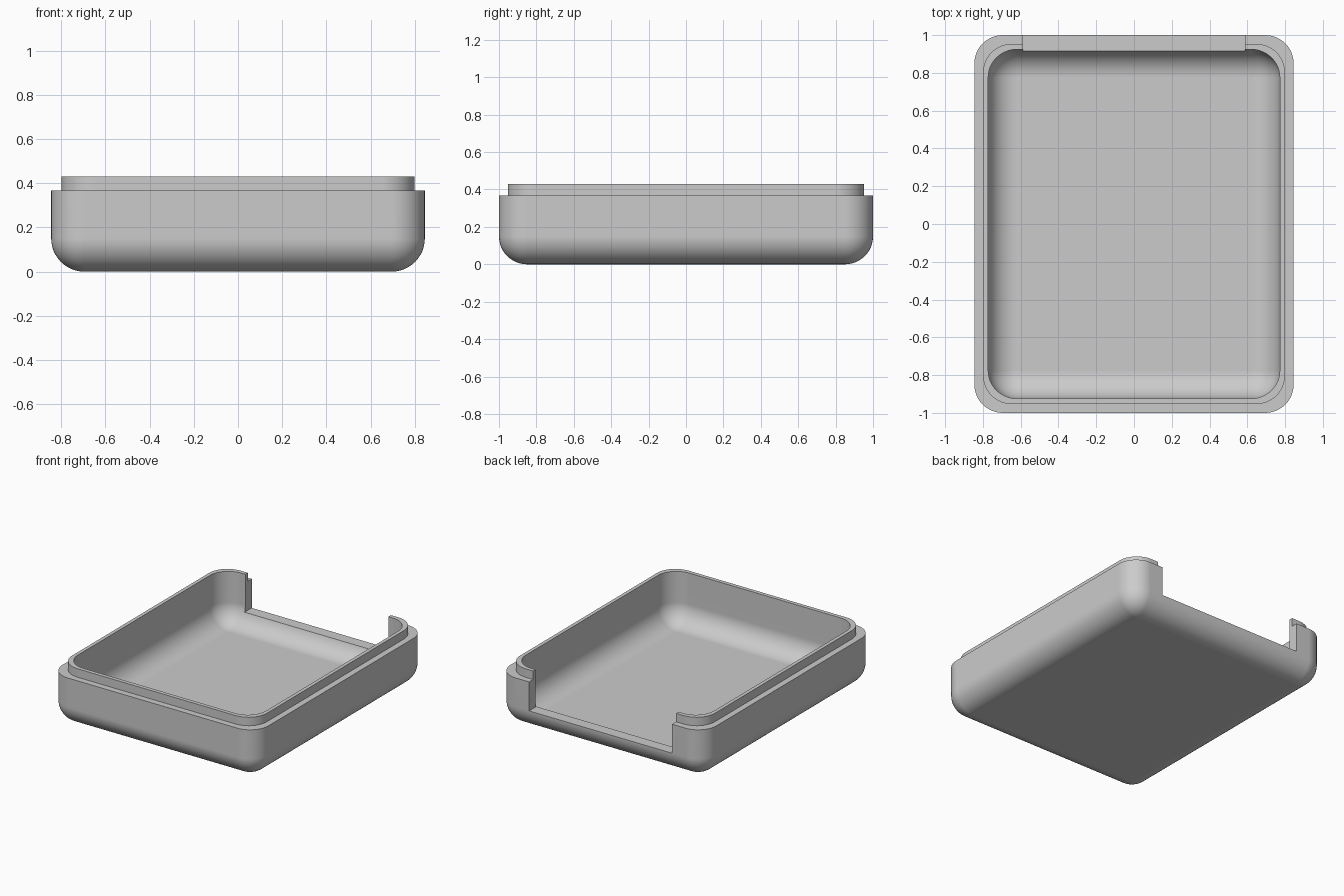
import bpy
import bmesh
from math import sin, cos, pi, radians

STEPS = 12          # segments per quarter round
RADIUS = 0.15       # corner and floor rounding

cube = bpy.data.objects.get("Cube")
if cube:
    bpy.data.objects.remove(cube, do_unlink=True)

grey = bpy.data.materials.new("plain_grey")
grey.use_nodes = True
colour = (0.6, 0.6, 0.6, 1)
grey.diffuse_color = colour
grey.node_tree.nodes["Principled BSDF"].inputs["Base Color"].default_value = colour


def ring(bm, hx, hy, r, z):
    """Rounded rectangle of vertices at height z."""
    verts = []
    for q, (sx, sy) in enumerate(((1, 1), (-1, 1), (-1, -1), (1, -1))):
        for i in range(STEPS + 1):
            a = (q + i / STEPS) * pi / 2
            verts.append(bm.verts.new((sx * (hx - r) + r * cos(a),
                                       sy * (hy - r) + r * sin(a), z)))
    return verts


def rounded_base(hx, hy, z0):
    """Ring settings of a quarter round from the floor at z0 up to the wall."""
    rows = []
    for i in range(STEPS + 1):
        a = i / STEPS * pi / 2
        r = max(RADIUS * sin(a), 1e-6)
        inset = RADIUS - r
        rows.append((hx - inset, hy - inset, r, z0 + RADIUS * (1 - cos(a))))
    return rows


# Open tray: outer shell, stepped rim, raised lip, hollow with rounded floor
outer = rounded_base(0.845, 1.0, 0.0)
rim = [(0.845, 1.0, RADIUS, 0.367), (0.799, 0.953, RADIUS, 0.367),
       (0.799, 0.953, RADIUS, 0.43), (0.772, 0.924, RADIUS, 0.43)]
inner = rounded_base(0.772, 0.924, 0.05)[::-1]

bm = bmesh.new()
rings = [ring(bm, *row) for row in outer + rim + inner]
for low, high in zip(rings, rings[1:]):
    n = len(low)
    for i in range(n):
        j = (i + 1) % n
        bm.faces.new((low[i], low[j], high[j], high[i]))
bm.faces.new(rings[0][::-1])
bm.faces.new(rings[-1])
bmesh.ops.remove_doubles(bm, verts=bm.verts, dist=1e-4)
bmesh.ops.recalc_face_normals(bm, faces=bm.faces)
mesh = bpy.data.meshes.new("tray")
bm.to_mesh(mesh)
bm.free()
mesh.materials.append(grey)
tray = bpy.data.objects.new("tray", mesh)
bpy.context.collection.objects.link(tray)

# Opening through the back wall
bpy.ops.mesh.primitive_cube_add(size=1, location=(0, 1.0, 0.452))
cutter = bpy.context.object
cutter.name = "back_opening_cutter"
cutter.scale = (1.174, 0.4, 0.6)
cutter.hide_render = True
cutter.data.materials.append(grey)

bpy.ops.object.select_all(action='DESELECT')
tray.select_set(True)
bpy.context.view_layer.objects.active = tray
cut = tray.modifiers.new("back_opening", 'BOOLEAN')
cut.operation = 'DIFFERENCE'
cut.solver = 'EXACT'
cut.object = cutter
bpy.ops.object.modifier_apply(modifier=cut.name)
bpy.data.objects.remove(cutter, do_unlink=True)

# Smooth rounds with crisp rim edges
bpy.ops.object.shade_smooth_by_angle(angle=radians(30))
weighted = tray.modifiers.new("even_shading", 'WEIGHTED_NORMAL')
weighted.keep_sharp = True
